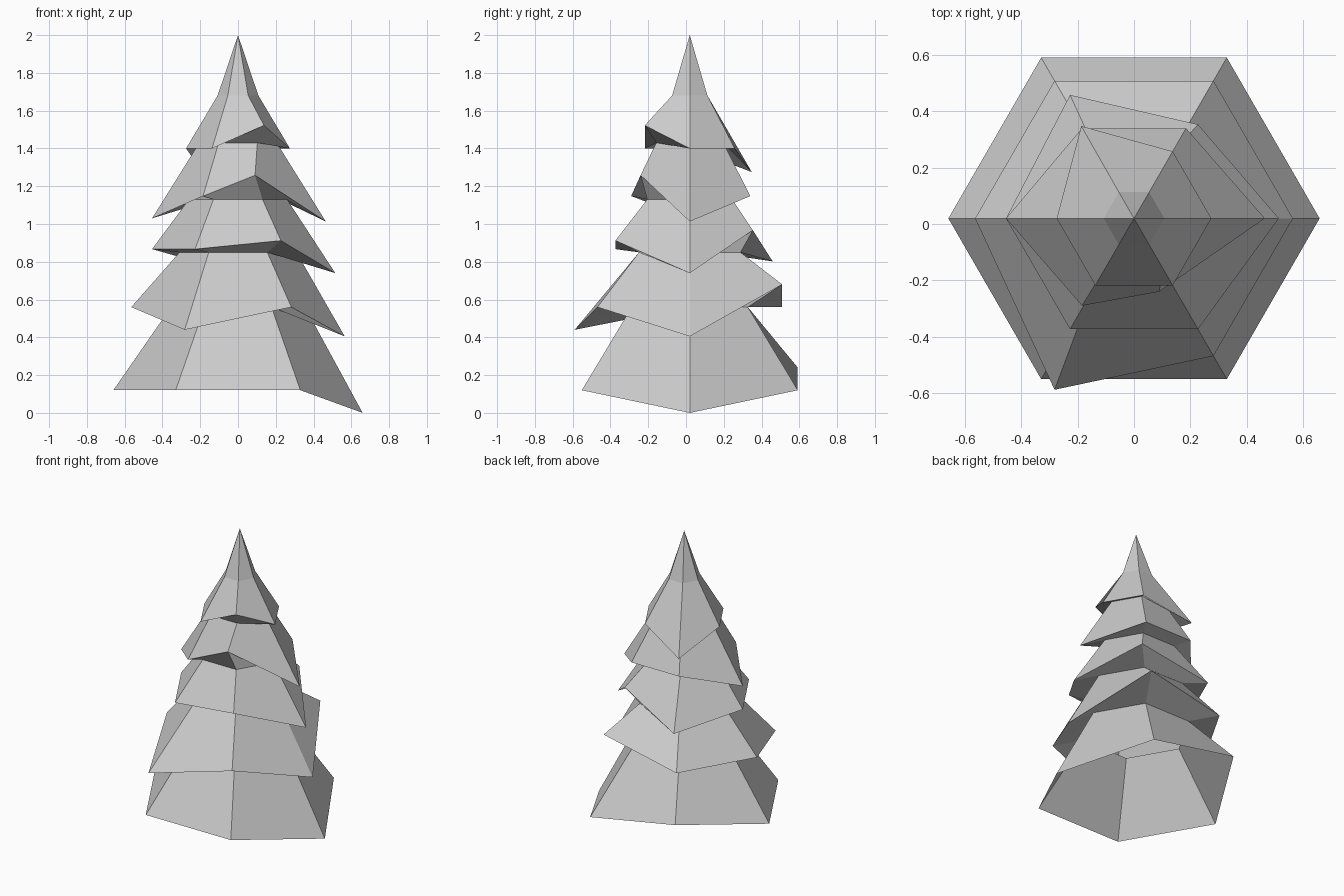
import bpy, bmesh
from math import cos, sin, pi

if "Cube" in bpy.data.objects:
    bpy.data.objects.remove(bpy.data.objects["Cube"])

CY = 0.02   # trunk axis sits slightly behind the origin
# corner order: 0 right, 1 back right, 2 back left, 3 left, 4 front left, 5 front right

# zigzag profile from the open hem to the tip: radius, height, {corner: (dx, dy, dz)} for bent branch tips
rings = [
    (0.66, 0.12, {0: (0, 0, -0.12), 2: (0, 0, 0.12)}),
    (0.355, 0.56, {}),
    (0.565, 0.56, {0: (0, 0, -0.155), 1: (0, 0, 0.12), 4: (0, -0.12, -0.12)}),
    (0.31, 0.85, {}),
    (0.455, 0.867, {0: (0.06, 0, -0.127), 1: (0, -0.06, 0.10),
                    2: (0, 0.045, -0.065), 5: (0, 0, 0.045)}),
    (0.26, 1.13, {}),
    (0.37, 1.148, {0: (0.095, 0, -0.135), 3: (-0.085, 0, -0.118),
                   4: (0, 0.01, 0), 5: (-0.095, 0.06, 0.11)}),
    (0.205, 1.43, {}),
    (0.275, 1.40, {2: (-0.05, 0.09, -0.125), 5: (0, 0, 0.122)}),
    (0.108, 1.68, {}),
]

bm = bmesh.new()
loops = []
for r, z, bent in rings:
    loop = []
    for i in range(6):
        dx, dy, dz = bent.get(i, (0, 0, 0))
        a = i * pi / 3
        loop.append(bm.verts.new((r * cos(a) + dx, CY + r * sin(a) + dy, z + dz)))
    loops.append(loop)

# tier walls and undersides
for low, high in zip(loops, loops[1:]):
    for i in range(6):
        j = (i + 1) % 6
        bm.faces.new((low[i], low[j], high[j], high[i]))

# pointed tip
tip = bm.verts.new((0, CY, 2.0))
for i in range(6):
    bm.faces.new((loops[-1][i], loops[-1][(i + 1) % 6], tip))

mesh = bpy.data.meshes.new("tree_foliage")
bm.to_mesh(mesh)
bm.free()
tree = bpy.data.objects.new("tree_foliage", mesh)
bpy.context.collection.objects.link(tree)
